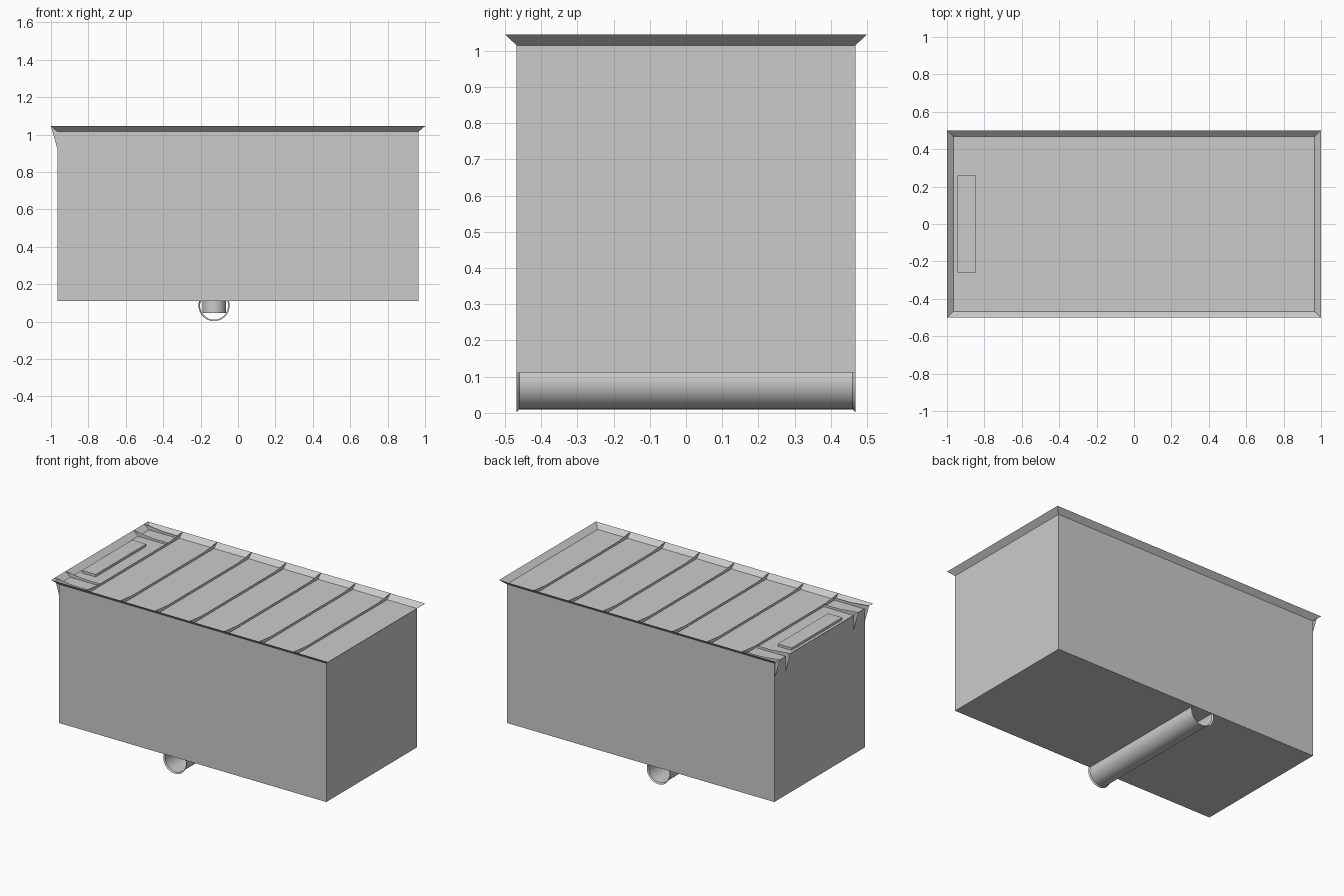
import bpy, bmesh, math

if "Cube" in bpy.data.objects:
    bpy.data.objects.remove(bpy.data.objects["Cube"])

grey = bpy.data.materials.new("plain_grey")
grey.diffuse_color = (0.6, 0.6, 0.6, 1)
grey.use_nodes = True
grey.node_tree.nodes["Principled BSDF"].inputs["Base Color"].default_value = grey.diffuse_color

HX, HY = 0.965, 0.468        # body half sizes
Z0, Z1, ZT = 0.11, 1.015, 1.045   # body bottom, tray floor, rim top
RIB = 0.016                  # rib height above the tray floor


def finish(name, bm, smooth=False, fix=False):
    if fix:
        bmesh.ops.recalc_face_normals(bm, faces=bm.faces)
    me = bpy.data.meshes.new(name)
    bm.to_mesh(me)
    bm.free()
    me.materials.append(grey)
    ob = bpy.data.objects.new(name, me)
    bpy.context.collection.objects.link(ob)
    if smooth:
        for p in me.polygons:
            p.use_smooth = True
    return ob


def rect(bm, x, y, z):
    return [bm.verts.new((sx * x, sy * y, z)) for sx, sy in ((-1, -1), (1, -1), (1, 1), (-1, 1))]


def bridge(bm, a, b):
    n = len(a)
    for i in range(n):
        j = (i + 1) % n
        bm.faces.new((a[i], a[j], b[j], b[i]))


def sheet(name, pts):
    bm = bmesh.new()
    bm.faces.new([bm.verts.new(p) for p in pts])
    return finish(name, bm)


# main body: closed box whose top is the tray floor
bm = bmesh.new()
low, high = rect(bm, HX, HY, Z0), rect(bm, HX, HY, Z1)
bridge(bm, low, high)
bm.faces.new(low[::-1])
bm.faces.new(high)
finish("body", bm, fix=True)

# thin rim flaring outwards around the tray
bm = bmesh.new()
bridge(bm, rect(bm, HX, HY, Z1), rect(bm, 1.0, 0.5, ZT))
finish("flared_rim", bm)

# thin upright ribs across the tray, rising to the rim at both ends
for i in range(7):
    x = -0.75 + 0.25 * i
    half = [(HY, Z1), (0.5, ZT), (0.36, Z1 + RIB)]
    prof = half + [(-y, z) for y, z in reversed(half)]
    sheet("cross_rib_%d" % (i + 1), [(x, y, z) for y, z in prof])

# short ribs at the left end, each with a gusset under the rim outside
for i, y in enumerate((-0.46, -0.35, 0.35, 0.46)):
    sheet("end_rib_%d" % (i + 1),
          [(x, y, z) for x, z in ((-HX, Z1), (-0.75, Z1), (-0.75, Z1 + RIB),
                                  (-0.86, Z1 + RIB), (-1.0, ZT))])
    sheet("outer_gusset_%d" % (i + 1),
          [(-HX, y, 0.92), (-HX, y, Z1), (-1.0, y, ZT)])

# raised plate between the short ribs
bm = bmesh.new()
bmesh.ops.create_cube(bm, size=1)
for v in bm.verts:
    v.co = (-0.895 + v.co.x * 0.10, v.co.y * 0.52, Z1 + (v.co.z + 0.5) * RIB)
finish("end_plate", bm)

# open pipe under the body with small flared ends
PX, PZ, N = -0.128, 0.085, 48
bm = bmesh.new()
rings = []
for y, r in ((-HY, 0.083), (-0.46, 0.075), (0.46, 0.075), (HY, 0.083)):
    rings.append([bm.verts.new((PX + r * math.cos(2 * math.pi * k / N), y,
                                PZ + r * math.sin(2 * math.pi * k / N))) for k in range(N)])
for a, b in zip(rings, rings[1:]):
    bridge(bm, a, b)
for e in bm.edges:                      # crisp edge where the flare starts
    ya, yb = e.verts[0].co.y, e.verts[1].co.y
    if abs(ya - yb) < 1e-4 and abs(abs(ya) - 0.46) < 1e-4:
        e.smooth = False
finish("drain_pipe", bm, smooth=True, fix=True)

# two vertical outlets dropping from the body into the pipe
for name, y in (("front_outlet", -0.16), ("back_outlet", 0.16)):
    bm = bmesh.new()
    bmesh.ops.create_cone(bm, cap_ends=True, segments=32, radius1=0.063, radius2=0.063, depth=0.07)
    bmesh.ops.translate(bm, verts=bm.verts, vec=(PX, y, 0.08))
    for e in bm.edges:
        if len(e.link_faces) == 2 and e.calc_face_angle() > 0.6:
            e.smooth = False
    finish(name, bm, smooth=True)
